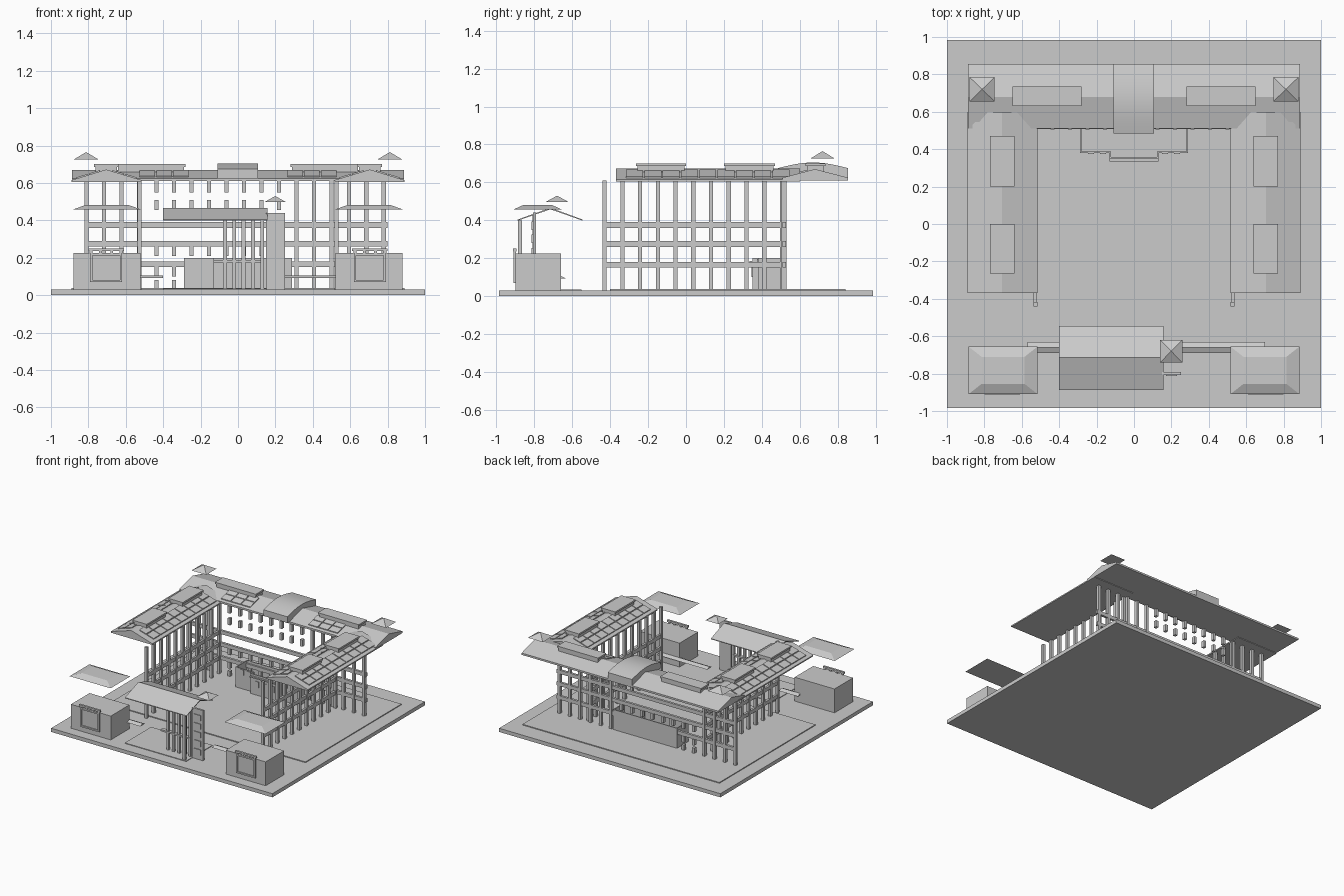
import bpy, bmesh, math
from mathutils import Vector

if "Cube" in bpy.data.objects:
    bpy.data.objects.remove(bpy.data.objects["Cube"])

stone = bpy.data.materials.new("stone_grey")
stone.diffuse_color = (0.6, 0.6, 0.6, 1)
stone.use_nodes = True
stone.node_tree.nodes["Principled BSDF"].inputs["Base Color"].default_value = stone.diffuse_color


def finish(name, bm):
    bmesh.ops.recalc_face_normals(bm, faces=bm.faces[:])
    me = bpy.data.meshes.new(name)
    bm.to_mesh(me)
    bm.free()
    me.materials.append(stone)
    ob = bpy.data.objects.new(name, me)
    bpy.context.collection.objects.link(ob)
    return ob


def add_box(bm, x0, x1, y0, y1, z0, z1):
    r = bmesh.ops.create_cube(bm, size=1)
    for v in r["verts"]:
        v.co = Vector(((x0 + x1) / 2 + v.co.x * (x1 - x0),
                       (y0 + y1) / 2 + v.co.y * (y1 - y0),
                       (z0 + z1) / 2 + v.co.z * (z1 - z0)))


def boxes(name, *items):
    bm = bmesh.new()
    for b in items:
        add_box(bm, *b)
    return finish(name, bm)


def prism(name, profile, a, b, axis="x"):
    """Extrude a (horizontal, z) profile along one axis."""
    bm = bmesh.new()
    ends = [[bm.verts.new((t, h, z) if axis == "x" else (h, t, z)) for h, z in profile]
            for t in (a, b)]
    n = len(profile)
    for e in ends:
        bm.faces.new(e)
    for i in range(n):
        j = (i + 1) % n
        bm.faces.new((ends[0][i], ends[0][j], ends[1][j], ends[1][i]))
    return finish(name, bm)


def hip(name, x0, x1, y0, y1, z0, z1, inset_x, inset_y):
    """Hipped cap; full insets give a pyramid."""
    bm = bmesh.new()
    lo = [bm.verts.new((x, y, z0)) for x, y in ((x0, y0), (x1, y0), (x1, y1), (x0, y1))]
    hi = [bm.verts.new((x, y, z1)) for x, y in (
        (x0 + inset_x, y0 + inset_y), (x1 - inset_x, y0 + inset_y),
        (x1 - inset_x, y1 - inset_y), (x0 + inset_x, y1 - inset_y))]
    bm.faces.new(lo)
    bm.faces.new(hi)
    for i in range(4):
        j = (i + 1) % 4
        bm.faces.new((lo[i], lo[j], hi[j], hi[i]))
    bmesh.ops.remove_doubles(bm, verts=bm.verts[:], dist=1e-5)
    return finish(name, bm)


# Ground slab, terrace and gate paving
boxes("ground_slab", (-1, 1, -0.985, 0.985, 0, 0.03))
boxes("terrace", (-0.89, 0.89, -0.40, 0.84, 0.03, 0.037))
boxes("gate_paving", (-0.40, 0.155, -0.89, -0.55, 0.03, 0.035))

# Rear colonnade: the middle bays have broken columns
H = 0.011
beam_z = ((0.15, 0.18), (0.26, 0.29), (0.36, 0.39))
cols = []
for i in range(19):
    x = -0.81 + 0.0935 * i
    if x > 0.82:
        break
    if -0.45 < x < 0.25:
        parts = ((0.037, 0.08), (0.10, 0.15), (0.21, 0.26), (0.455, 0.51), (0.55, 0.61))
    else:
        parts = ((0.03, 0.61),)
    cols += [(x - H, x + H, 0.505, 0.53, a, b) for a, b in parts]
boxes("rear_columns", *cols)
boxes("rear_beams", *[(-0.82, 0.80, 0.508, 0.527, a, b) for a, b in beam_z])

# Courtyard colonnades of both wings
for side, s in (("left", -1), ("right", 1)):
    x = 0.527 * s
    boxes(side + "_wing_columns",
          *[(x - H, x + H, -0.44 + 0.0935 * i, -0.418 + 0.0935 * i, 0.03, 0.61)
            for i in range(11)])
    boxes(side + "_wing_beams", *[(x - 0.009, x + 0.009, -0.43, 0.51, a, b) for a, b in beam_z])

# Entrance lobby: thin walls with a projecting bay and window frames
T = 0.008
lobby = [(-0.29, 0.29, 0.53 - T, 0.53, 0.037, 0.2)]
for s in (-1, 1):
    for a, b, y0, y1 in ((0.29 - T, 0.29, 0.38, 0.53), (0.13, 0.29, 0.38, 0.38 + T),
                         (0.13 - T, 0.13, 0.35, 0.38 + T)):
        lobby.append((min(a * s, b * s), max(a * s, b * s), y0, y1, 0.037, 0.2))
lobby.append((-0.13, 0.13, 0.35, 0.35 + T, 0.037, 0.2))
boxes("lobby_walls", *lobby)
boxes("lobby_ledge", (-0.13, 0.13, 0.335, 0.352, 0.175, 0.185))
boxes("lobby_windows", *[(x - 0.014, x + 0.014, 0.345, 0.351, 0.10, 0.15)
                         for x in (-0.07, -0.035 + 0.035, 0.07)],
      *[(x - 0.016, x + 0.016, 0.375, 0.381, 0.15, 0.195) for x in (-0.23, -0.165, 0.165, 0.23)])

# Main roof and curved central canopy
prism("rear_roof", [(0.51, 0.61), (0.51, 0.625), (0.68, 0.67), (0.855, 0.625), (0.855, 0.61)],
      -0.888, 0.888)
arch = [(0.485 + 0.37 * i / 12, 0.675 + 0.03 * math.sin(math.pi * i / 12)) for i in range(13)]
canopy = prism("central_canopy", [(0.485, 0.625)] + arch + [(0.855, 0.625)], -0.11, 0.107)


# Flat panels laid on a slope that runs across a ridge
def slope_panels(name, ridge, run, zr, ze, a, b, n, axis):
    bm = bmesh.new()
    step = (b - a) / n
    for i in range(n):
        for r0, r1 in ((0.18, 0.50), (0.54, 0.86)):
            vs = []
            for lift in (-0.002, 0.007):
                for r, t in ((r0, 0.04), (r1, 0.04), (r1, 0.96), (r0, 0.96)):
                    u, w = a + step * (i + t), ridge + run * r
                    z = zr + (ze - zr) * r + lift
                    vs.append(bm.verts.new((w, u, z) if axis == "y" else (u, w, z)))
            for f in ((0, 1, 2, 3), (4, 5, 6, 7), (0, 1, 5, 4), (1, 2, 6, 5),
                      (2, 3, 7, 6), (3, 0, 4, 7)):
                bm.faces.new([vs[k] for k in f])
    finish(name, bm)


def skylight(name, x0, x1, y0, y1):
    e = 0.008
    boxes(name, (x0 + e, x1 - e, y0 + e, y1 - e, 0.64, 0.688), (x0, x1, y0, y1, 0.686, 0.70))


for side, s in (("left", -1), ("right", 1)):
    # Wing gable roof with panels and ridge skylights
    prism(side + "_wing_roof",
          [(0.515 * s, 0.605), (0.515 * s, 0.615), (0.705 * s, 0.672),
           (0.89 * s, 0.615), (0.89 * s, 0.605)], -0.37, 0.60, "y")
    slope_panels(side + "_inner_panels", 0.705 * s, -0.19 * s, 0.672, 0.615, -0.32, 0.5, 9, "y")
    slope_panels(side + "_outer_panels", 0.705 * s, 0.185 * s, 0.672, 0.615, -0.32, 0.55, 9, "y")
    u = sorted((0.26 * s, 0.53 * s))
    slope_panels(side + "_rear_panels", 0.68, -0.17, 0.67, 0.625, u[0], u[1], 3, "x")
    wx = sorted((0.64 * s, 0.77 * s))
    skylight(side + "_wing_skylight_a", *wx, -0.265, 0.0)
    skylight(side + "_wing_skylight_b", *wx, 0.20, 0.47)
    skylight(side + "_rear_skylight", *sorted((0.28 * s, 0.65 * s)), 0.63, 0.735)

    # Corner pyramid cap
    cx = 0.812 * s
    hip(side + "_corner_cap", cx - 0.067, cx + 0.067, 0.655, 0.785, 0.725, 0.765, 0.067, 0.065)

    # Gatehouse block, raised roof, front frame and parapet
    x0, x1 = sorted((0.52 * s, 0.88 * s))
    boxes(side + "_gatehouse", (x0, x1, -0.90, -0.66, 0.03, 0.225))
    hip(side + "_gatehouse_roof", x0 - 0.005, x1 + 0.005, -0.91, -0.655, 0.457, 0.482, 0.07, 0.055)
    c = 0.705 * s
    boxes(side + "_gatehouse_frame",
          *[(c + d - 0.006, c + d + 0.006, -0.91, -0.90, 0.07, 0.225) for d in (-0.08, 0.08)],
          *[(c - 0.08, c + 0.08, -0.91, -0.90, z, z + 0.012) for z in (0.07, 0.213)])
    boxes(side + "_gatehouse_parapet", (c - 0.095, c + 0.095, -0.912, -0.895, 0.236, 0.25),
          *[(c + d - 0.008, c + d + 0.008, -0.91, -0.897, 0.225, 0.237)
            for d in (-0.08, -0.03, 0.03, 0.08)])

# Gate roof
prism("gate_roof", [(-0.888, 0.398), (-0.888, 0.404), (-0.715, 0.466), (-0.545, 0.404),
                    (-0.545, 0.398), (-0.715, 0.458)], -0.40, 0.157)

# Gate columns, sign rail and ladder-like tower panel
boxes("gate_columns", *[(x - 0.01, x + 0.01, -0.81, -0.79, 0.03, 0.43)
                        for x in (-0.07, -0.02, 0.03, 0.08, 0.13)],
      (0.12, 0.14, -0.885, -0.865, 0.03, 0.40))
boxes("gate_rail", (-0.13, 0.13, -0.815, -0.785, 0.175, 0.188))
boxes("gate_tower", (0.15, 0.25, -0.808, -0.792, 0.03, 0.44))
boxes("gate_tower_panes", *[(0.17, 0.23, -0.814, -0.807, 0.07 + 0.07 * i, 0.115 + 0.07 * i)
                            for i in range(5)])
hip("gate_tower_cap", 0.14, 0.258, -0.74, -0.62, 0.497, 0.53, 0.059, 0.06)

# Boundary wall copings
for name, a, b in (("left_coping", -0.57, -0.40), ("right_coping", 0.25, 0.70)):
    prism(name, [(-0.69, 0.092), (-0.66, 0.106), (-0.63, 0.092)], a, b)

bpy.ops.object.select_all(action="DESELECT")
canopy.select_set(True)
bpy.context.view_layer.objects.active = canopy
bpy.ops.object.shade_smooth_by_angle()
